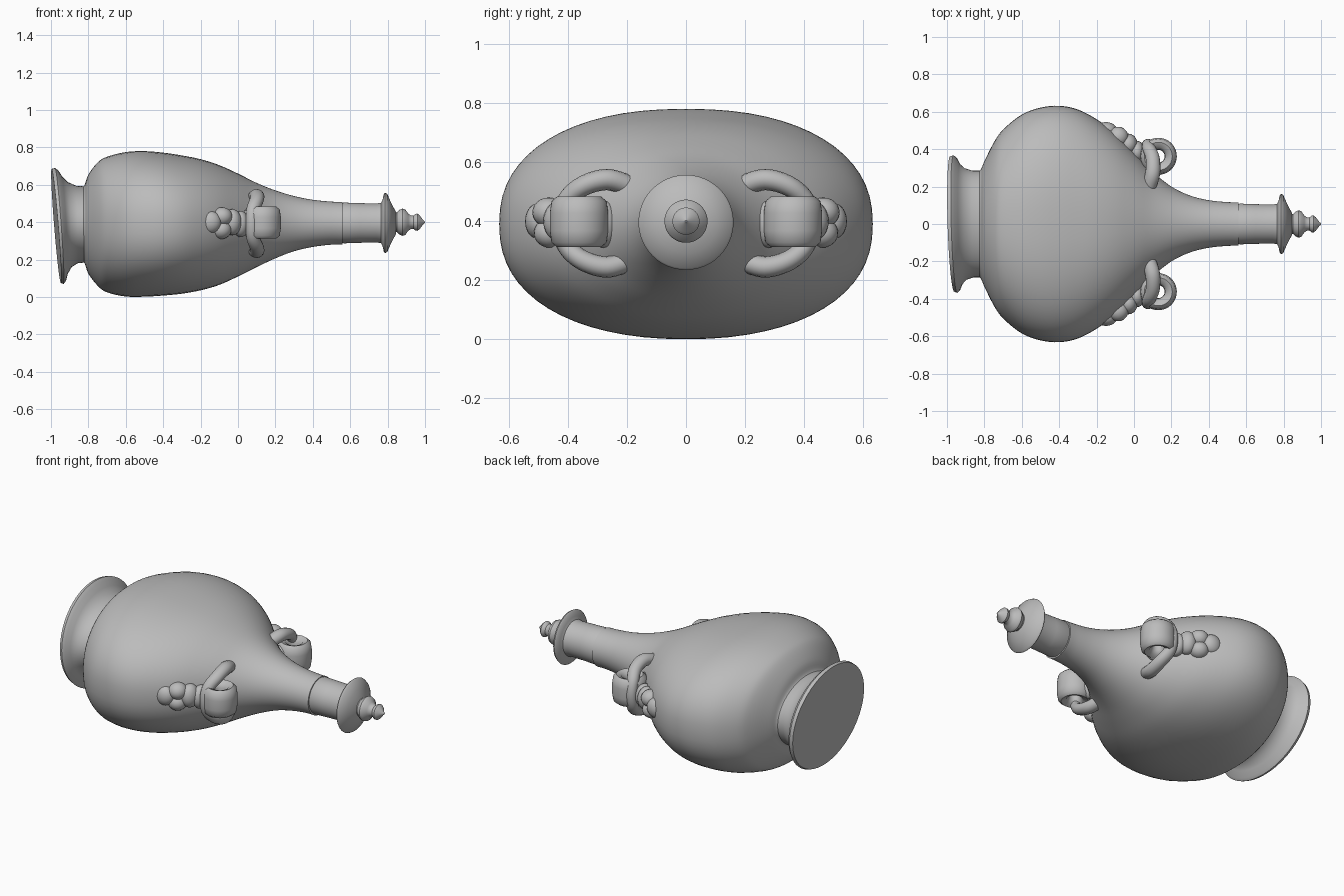
import bpy, bmesh, math
from mathutils import Vector

cube = bpy.data.objects.get("Cube")
if cube:
    bpy.data.objects.remove(cube)

grey = bpy.data.materials.new("clay grey")
grey.use_nodes = True
COLOUR = (0.5, 0.5, 0.5, 1)
grey.diffuse_color = COLOUR
grey.node_tree.nodes["Principled BSDF"].inputs["Base Color"].default_value = COLOUR


def finish(name, bm, angle=40):
    """Turn a bmesh into a smooth-shaded object."""
    bmesh.ops.recalc_face_normals(bm, faces=bm.faces[:])
    me = bpy.data.meshes.new(name)
    bm.to_mesh(me)
    bm.free()
    me.materials.append(grey)
    ob = bpy.data.objects.new(name, me)
    bpy.context.collection.objects.link(ob)
    bpy.ops.object.select_all(action='DESELECT')
    ob.select_set(True)
    bpy.context.view_layer.objects.active = ob
    bpy.ops.object.shade_smooth_by_angle(angle=math.radians(angle))
    return ob


def catmull(rows, steps):
    """Smoothly interpolate rows of numbers."""
    rows = [Vector(r) for r in rows]
    out = []
    for i in range(len(rows) - 1):
        a, b, c, d = (rows[max(0, min(len(rows) - 1, j))] for j in range(i - 1, i + 3))
        for k in range(steps):
            t = k / steps
            out.append(b + (c - a) * (t / 2) + (a * 2 - b * 5 + c * 4 - d) * (t * t / 2)
                       + (b * 3 - a - c * 3 + d) * (t ** 3 / 2))
    return out + [rows[-1]]


def skin(bm, rings):
    """Bridge rings of points and cap both ends."""
    rings = [[bm.verts.new(p) for p in ring] for ring in rings]
    n = len(rings[0])
    for a, b in zip(rings, rings[1:]):
        for i in range(n):
            j = (i + 1) % n
            bm.faces.new((a[i], a[j], b[j], b[i]))
    bm.faces.new(rings[0])
    bm.faces.new(rings[-1])


def section(x, ry, top, bottom, power=2.0, tilt=(0, 0), n=64):
    """Superellipse outline across the x axis."""
    pts = []
    for i in range(n):
        a = 2 * math.pi * i / n
        c, s = math.cos(a), math.sin(a)
        y = ry * math.copysign(abs(c) ** (2 / power), c)
        dz = (top - bottom) / 2 * math.copysign(abs(s) ** (2 / power), s)
        pts.append((x + tilt[0] * y + tilt[1] * dz, y, (top + bottom) / 2 + dz))
    return pts


def tube(name, pts, flat=1.0, steps=6):
    """Tapered cord through (x, y, z, radius) points."""
    path = catmull(pts, steps)
    bm = bmesh.new()
    rings = []
    for i, p in enumerate(path):
        t = (path[min(i + 1, len(path) - 1)] - path[max(i - 1, 0)]).to_3d().normalized()
        u = t.cross(Vector((1, 0, 0))).normalized()
        v = t.cross(u)
        rings.append([p.to_3d() + p.w * (math.cos(a) * u + flat * math.sin(a) * v)
                      for a in (k * math.pi / 8 for k in range(16))])
    skin(bm, rings)
    return finish(name, bm, 60)


# Flattened body running into the round neck: x, half width, top, bottom, power
BODY = [(-0.84, 0.28, 0.58, 0.19, 2), (-0.82, 0.29, 0.60, 0.18, 2),
        (-0.80, 0.335, 0.655, 0.125, 2.05), (-0.75, 0.435, 0.72, 0.06, 2.15),
        (-0.70, 0.505, 0.75, 0.025, 2.2), (-0.60, 0.585, 0.775, 0.003, 2.25),
        (-0.50, 0.622, 0.78, 0.002, 2.3), (-0.40, 0.632, 0.772, 0.008, 2.3),
        (-0.30, 0.612, 0.757, 0.018, 2.25), (-0.20, 0.56, 0.737, 0.036, 2.2),
        (-0.10, 0.485, 0.705, 0.065, 2.15), (0.0, 0.385, 0.66, 0.11, 2.1),
        (0.10, 0.28, 0.61, 0.16, 2), (0.20, 0.20, 0.57, 0.207, 2),
        (0.30, 0.152, 0.54, 0.245, 2), (0.40, 0.127, 0.52, 0.268, 2),
        (0.50, 0.117, 0.51, 0.28, 2), (0.56, 0.116, 0.508, 0.28, 2)]
bm = bmesh.new()
skin(bm, [section(*r) for r in catmull(BODY, 4)])
finish("flask_body", bm)

# Oval foot with a flared, slightly tilted rim
FOOT = [(-0.972, 0.362, 0.685, 0.075), (-0.955, 0.368, 0.69, 0.07),
        (-0.94, 0.355, 0.675, 0.085), (-0.925, 0.322, 0.645, 0.125),
        (-0.90, 0.298, 0.615, 0.16), (-0.86, 0.285, 0.595, 0.182),
        (-0.80, 0.285, 0.59, 0.185)]
bm = bmesh.new()
skin(bm, [section(*r, 2.0, [k * max(0, (-0.8 - r[0]) / 0.17) for k in (-0.03, -0.08)])
          for r in FOOT])
finish("foot", bm)


def lathe(name, profile, z=0.396):
    """Round part along the x axis from (x, radius) points."""
    bm = bmesh.new()
    skin(bm, [section(x, r, z + r, z - r, n=48) for x, r in profile])
    finish(name, bm)


lathe("neck_collar", [(0.54, 0.10), (0.565, 0.109), (0.65, 0.106), (0.74, 0.104), (0.765, 0.108),
                      (0.773, 0.125), (0.78, 0.155), (0.787, 0.161), (0.798, 0.155),
                      (0.82, 0.105), (0.845, 0.058)])
lathe("stopper_finial", [(0.835, 0.055), (0.85, 0.053), (0.865, 0.067), (0.88, 0.073),
                         (0.895, 0.068), (0.91, 0.046), (0.925, 0.036), (0.938, 0.035),
                         (0.95, 0.045), (0.96, 0.046), (0.972, 0.036), (0.99, 0.012),
                         (1.0, 0.003)], 0.4)

for side, label in ((1, "left"), (-1, "right")):
    # Wide strap ring, its hole running up and down
    bm = bmesh.new()
    cx, cy, n = 0.13, side * 0.362, 40
    prof = [(0.034, -0.05), (0.036, 0.05), (0.048, 0.075), (0.075, 0.085), (0.093, 0.07),
            (0.099, 0.03), (0.099, -0.03), (0.093, -0.07), (0.075, -0.085), (0.048, -0.075)]
    rings = []
    for i in range(n):
        a = 2 * math.pi * i / n
        rings.append([bm.verts.new((cx + r * math.cos(a), cy + r * math.sin(a), 0.398 + h))
                      for r, h in prof])
    for i in range(n):
        a, b = rings[i], rings[(i + 1) % n]
        for k in range(len(prof)):
            m = (k + 1) % len(prof)
            bm.faces.new((a[k], a[m], b[m], b[k]))
    finish(label + "_handle_ring", bm, 60)

    # Knotted cord arching over and under the ring
    cord = [(0.08, 0.20, 0.13, 0.035), (0.10, 0.27, 0.148, 0.036), (0.10, 0.35, 0.125, 0.034),
            (0.08, 0.405, 0.075, 0.032), (0.075, 0.425, 0.0, 0.03)]
    cord += [(x, y, -z, r) for x, y, z, r in cord[-2::-1]]
    tube(label + "_handle_cord", [(x, side * y, 0.393 + z, r) for x, y, z, r in cord], 1.1)

    # Root of the handle and the lumpy relief trailing down the shoulder
    lumps = [(0.09, 0.28, 0.39, 0.055, 0.05, 0.08), (-0.15, 0.50, 0.40, 0.06, 0.045, 0.06),
             (-0.085, 0.465, 0.43, 0.055, 0.055, 0.05), (-0.09, 0.46, 0.36, 0.055, 0.055, 0.05),
             (-0.03, 0.425, 0.40, 0.05, 0.058, 0.07), (0.015, 0.385, 0.39, 0.045, 0.06, 0.07)]
    bm = bmesh.new()
    for x, y, z, sx, sy, sz in lumps:
        ball = bmesh.ops.create_uvsphere(bm, u_segments=20, v_segments=12, radius=1)["verts"]
        for v in ball:
            v.co = Vector((x + v.co.x * sx, side * y + v.co.y * sy, z + v.co.z * sz))
    finish(label + "_handle_relief", bm, 60)
